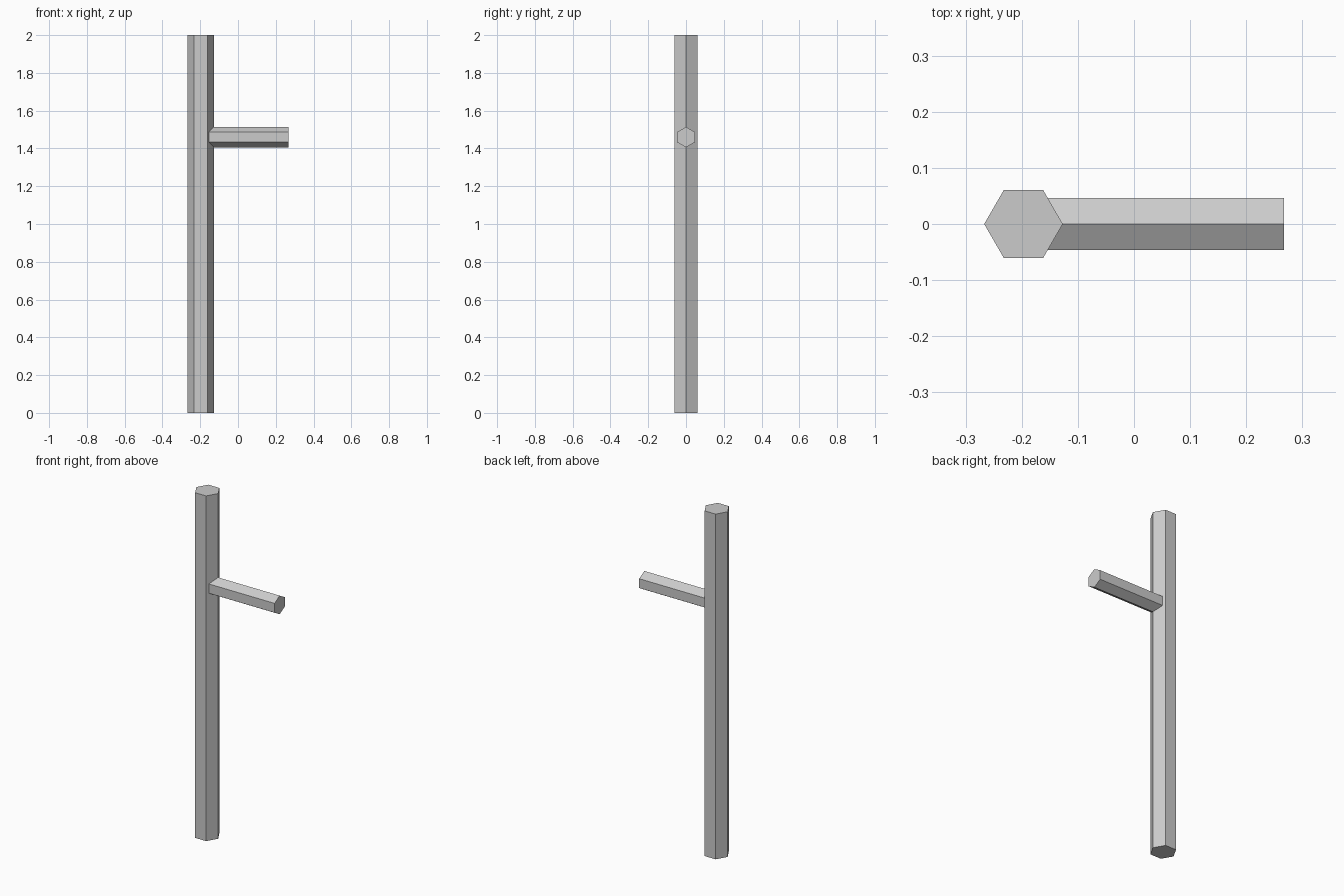
import bpy, bmesh, math
from mathutils import Matrix, Vector

cube = bpy.data.objects.get("Cube")
if cube:
    bpy.data.objects.remove(cube, do_unlink=True)

# Single plain grey
grey = bpy.data.materials.new("light_grey")
grey.use_nodes = True
colour = (0.6, 0.6, 0.6, 1.0)
grey.diffuse_color = colour
grey.node_tree.nodes["Principled BSDF"].inputs["Base Color"].default_value = colour


def hex_bar(name, start, end, radius):
    """Six-sided flat-shaded bar between two points, a corner on its local x axis."""
    start, end = Vector(start), Vector(end)
    axis = end - start
    tilt = Matrix.Rotation(math.atan2(axis.x, axis.z), 4, 'Y')
    bm = bmesh.new()
    bmesh.ops.create_cone(bm, cap_ends=True, segments=6, radius1=radius,
                          radius2=radius, depth=axis.length)
    # Put a corner on the local x axis whatever the starting corner is
    corner = bm.verts[:][0].co
    spin = Matrix.Rotation(-math.atan2(corner.y, corner.x), 4, 'Z')
    bm.transform(tilt @ spin)
    mesh = bpy.data.meshes.new(name)
    bm.to_mesh(mesh)
    bm.free()
    mesh.materials.append(grey)
    obj = bpy.data.objects.new(name, mesh)
    obj.location = (start + end) / 2
    bpy.context.collection.objects.link(obj)
    return obj


# Upright post and the side arm that runs into it
hex_bar("post", (-0.197, 0, 0), (-0.197, 0, 2), 0.07)
hex_bar("side_arm", (-0.197, 0, 1.46), (0.267, 0, 1.46), 0.054)
